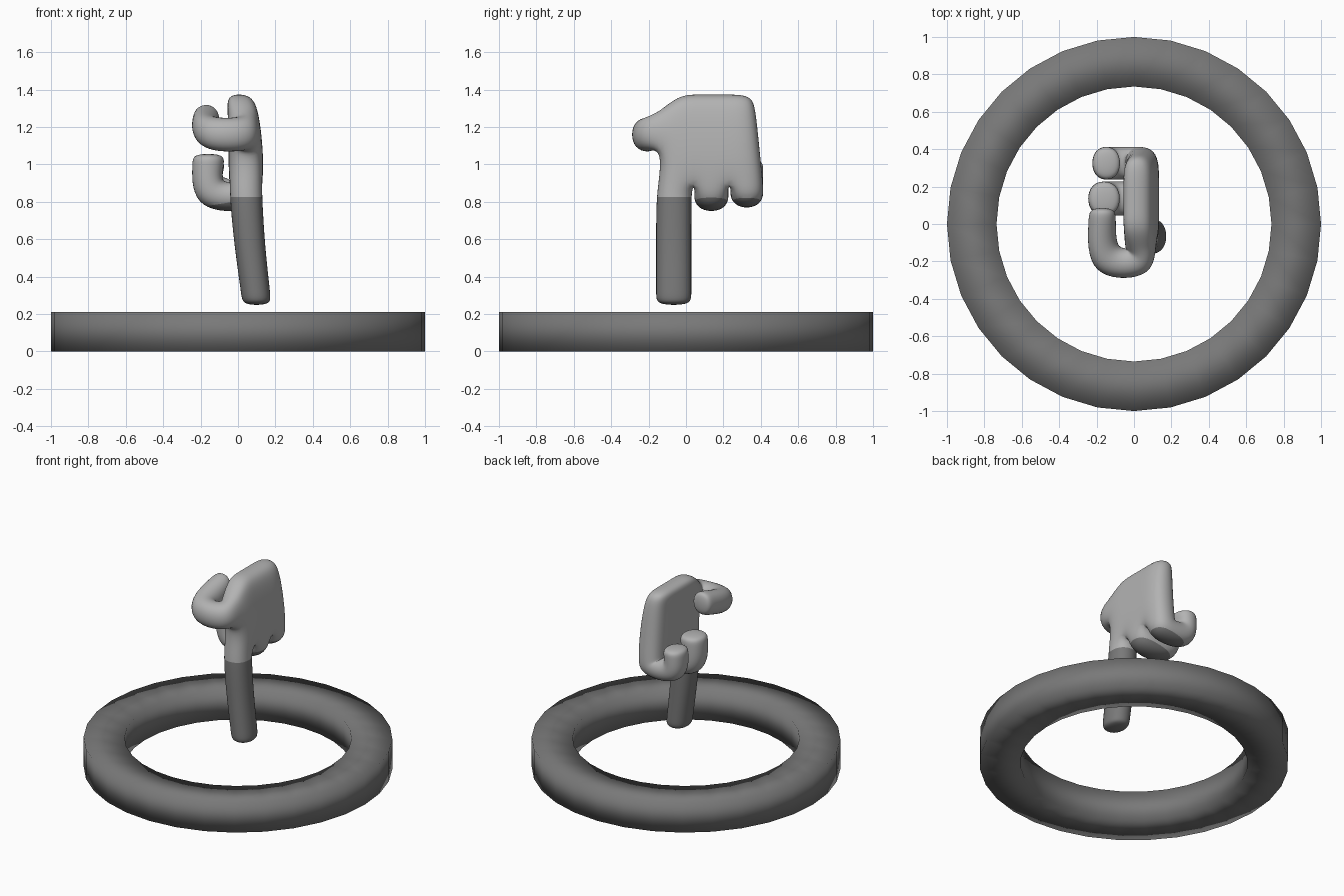
import bpy, bmesh, math
from mathutils import Vector

if "Cube" in bpy.data.objects:
    bpy.data.objects.remove(bpy.data.objects["Cube"])


def material(name, value):
    m = bpy.data.materials.new(name)
    m.diffuse_color = (value, value, value, 1)
    m.use_nodes = True
    m.node_tree.nodes["Principled BSDF"].inputs["Base Color"].default_value = m.diffuse_color
    return m


LIGHT = material("light grey", 0.45)
DARK = material("dark grey", 0.19)


def make_object(name, bm, mats):
    bmesh.ops.recalc_face_normals(bm, faces=bm.faces[:])
    for f in bm.faces:
        f.smooth = True
    me = bpy.data.meshes.new(name)
    bm.to_mesh(me)
    bm.free()
    ob = bpy.data.objects.new(name, me)
    bpy.context.collection.objects.link(ob)
    for m in mats:
        me.materials.append(m)
    return ob


def tube(bm, start, sections, cap=True):
    """Continue a four-vertex ring through sections, each of four points."""
    ring = start
    for sec in sections:
        new = [bm.verts.new(p) for p in sec]
        for a in range(4):
            b = (a + 1) % 4
            bm.faces.new((ring[a], ring[b], new[b], new[a]))
        ring = new
    if cap:
        bm.faces.new(ring)


# Base ring: square section swept round, smooth shaded
bm = bmesh.new()
N = 32
profile = [(1.0, 0), (1.0, 0.21), (0.735, 0.21), (0.735, 0)]
rings = []
for i in range(N):
    a = 2 * math.pi * i / N
    rings.append([bm.verts.new((r * math.cos(a), r * math.sin(a), z)) for r, z in profile])
for i in range(N):
    p, q = rings[i], rings[(i + 1) % N]
    for k in range(4):
        bm.faces.new((p[k], q[k], q[(k + 1) % 4], p[(k + 1) % 4]))
make_object("base_ring", bm, [DARK])

# Palm cage: rows of (z, back x, front x, column ys)
rows = [
    (0.90, 0.135, -0.05, (-0.155, 0.04, 0.23, 0.42)),
    (1.08, 0.135, -0.05, (-0.135, 0.04, 0.22, 0.40)),
    (1.29, 0.110, -0.055, (-0.145, 0.03, 0.20, 0.38)),
    (1.377, 0.070, -0.06, (-0.03, 0.08, 0.20, 0.355)),
]
bm = bmesh.new()
back = [[bm.verts.new((xb, y, z)) for y in ys] for z, xb, xf, ys in rows]
front = [[bm.verts.new((xf, y, z)) for y in ys] for z, xb, xf, ys in rows]
for g in (back, front):
    for r in range(3):
        for c in range(3):
            bm.faces.new((g[r][c], g[r][c + 1], g[r + 1][c + 1], g[r + 1][c]))
for c in range(3):
    bm.faces.new((back[3][c], back[3][c + 1], front[3][c + 1], front[3][c]))
for r in range(3):
    bm.faces.new((back[r][3], back[r + 1][3], front[r + 1][3], front[r][3]))
    if r != 1:
        bm.faces.new((back[r][0], back[r + 1][0], front[r + 1][0], front[r][0]))


def knuckle(c):
    return [back[0][c], back[0][c + 1], front[0][c + 1], front[0][c]]


def finger_section(outer, inner, y0, y1):
    return [(outer[0], y0, outer[1]), (outer[0], y1, outer[1]),
            (inner[0], y1, inner[1]), (inner[0], y0, inner[1])]


# Index finger pointing down
tube(bm, knuckle(0), [finger_section((xb, z), (xf, z), -0.168, 0.037) for z, xb, xf in
     ((0.80, 0.138, -0.05), (0.55, 0.152, -0.025), (0.30, 0.181, 0.012), (0.245, 0.183, 0.016))])


# Curled fingers
def curled(c, y0, y1, low, tip, left):
    pts = [((0.125, low), (-0.055, low + 0.18)),
           ((left, low), (-0.085, low + 0.18)),
           ((left, tip - 0.05), (-0.065, tip - 0.05)),
           ((left + 0.005, tip), (-0.07, tip))]
    tube(bm, knuckle(c), [finger_section(o, i, y0, y1) for o, i in pts])


curled(1, 0.036, 0.235, 0.735, 1.06, -0.253)
curled(2, 0.230, 0.420, 0.755, 1.03, -0.230)


# Thumb: forward, across, then back along the palm
def thumb_section(outer, inner, z0, z1):
    return [(*outer, z0), (*outer, z1), (*inner, z1), (*inner, z0)]


tube(bm, [back[1][0], back[2][0], front[2][0], front[1][0]], [
    thumb_section((0.10, -0.305), (-0.045, -0.12), 1.06, 1.255),
    thumb_section((-0.262, -0.305), (-0.09, -0.12), 1.06, 1.255),
    thumb_section((-0.25, 0.03), (-0.09, 0.03), 1.14, 1.325),
    thumb_section((-0.245, 0.09), (-0.095, 0.09), 1.16, 1.335)])

hand = make_object("pointing_hand", bm, [LIGHT, DARK])
hand.modifiers.new("smooth", "SUBSURF").levels = 3

# Bake the subdivision, then cut the dark lower part along straight lines
dg = bpy.context.evaluated_depsgraph_get()
bm = bmesh.new()
bm.from_mesh(bpy.data.meshes.new_from_object(hand.evaluated_get(dg)))
TILT = 0.16


def is_index(f):
    return f.calc_center_median().y < 0.037


for index, slope in ((True, 0), (False, TILT)):
    faces = [f for f in bm.faces if is_index(f) == index and f.calc_center_median().z < 0.95]
    geom = set(faces)
    for f in faces:
        geom.update(f.edges)
        geom.update(f.verts)
    bmesh.ops.bisect_plane(bm, geom=list(geom), dist=1e-5,
                           plane_co=Vector((0.13, 0, 0.825)),
                           plane_no=Vector((-slope, 0, 1)).normalized())
for f in bm.faces:
    c = f.calc_center_median()
    slope = 0 if is_index(f) else TILT
    f.material_index = 1 if c.z < 0.825 + slope * (c.x - 0.13) else 0
    f.smooth = True
hand.modifiers.clear()
bm.to_mesh(hand.data)
bm.free()
